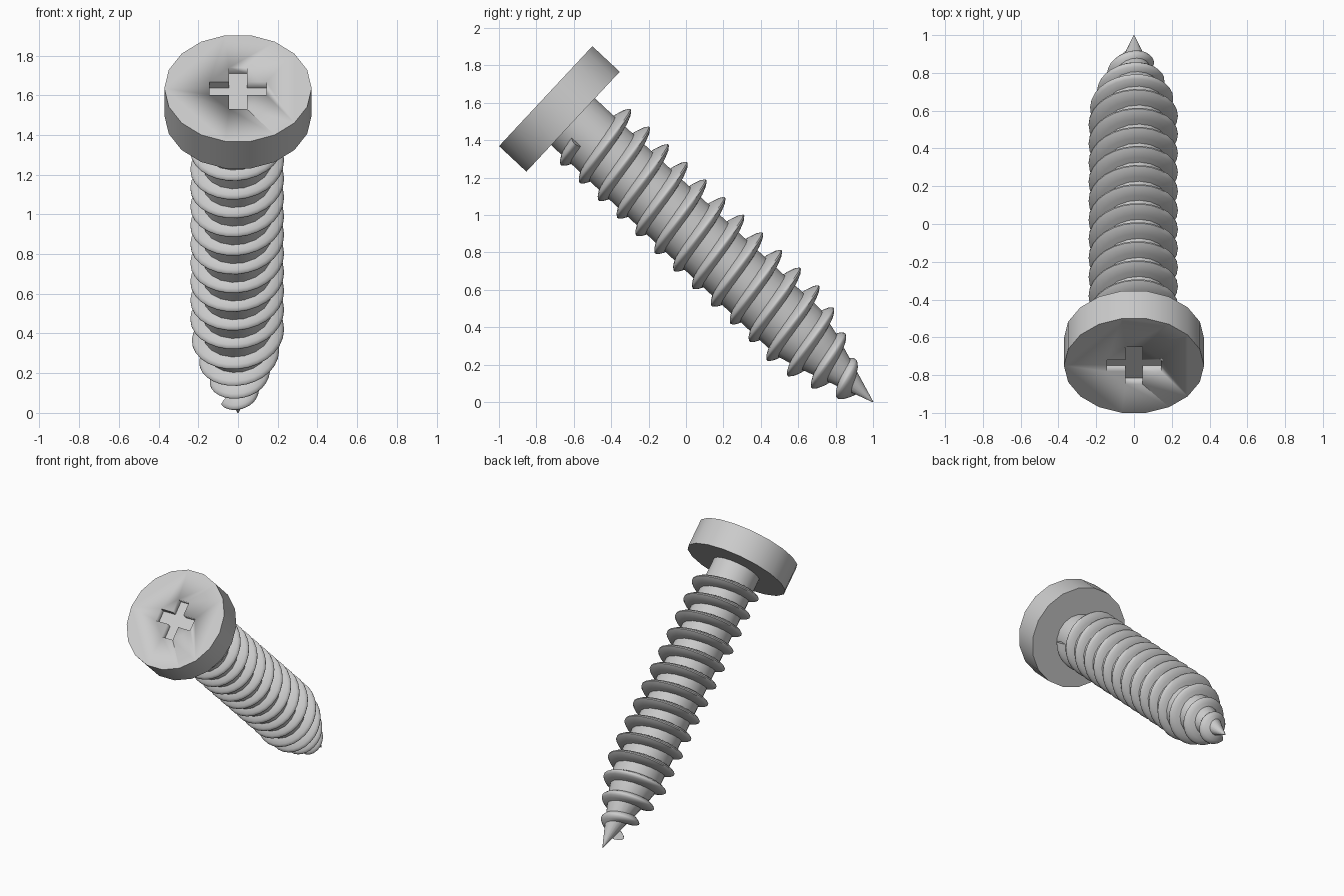
import bpy, bmesh, math
from mathutils import Vector

if "Cube" in bpy.data.objects:
    bpy.data.objects.remove(bpy.data.objects["Cube"])

TOP = Vector((0, -0.75, 1.635))              # centre of the head's top face
AXIS = Vector((0, 1.75, -1.635)).normalized()
X = Vector((1, 0, 0))
UP = Vector((0, -AXIS.z, AXIS.y))            # across the screw, upwards


def place(x, u, s):
    """Screw coordinates (side, up, distance along axis) to world."""
    return TOP + X * x + UP * u + AXIS * s


def finish(bm, name, angle=35):
    bmesh.ops.recalc_face_normals(bm, faces=bm.faces)
    me = bpy.data.meshes.new(name)
    bm.to_mesh(me)
    bm.free()
    ob = bpy.data.objects.new(name, me)
    bpy.context.collection.objects.link(ob)
    bpy.ops.object.select_all(action='DESELECT')
    ob.select_set(True)
    bpy.context.view_layer.objects.active = ob
    bpy.ops.object.shade_smooth_by_angle(angle=math.radians(angle))
    return ob


def loft(bm, rings, closed=True):
    """Skin a list of point rings and cap both ends."""
    rings = [[bm.verts.new(p) for p in r] for r in rings]
    for a, b in zip(rings, rings[1:]):
        for i in range(len(a)):
            j = (i + 1) % len(a)
            bm.faces.new((a[i], a[j], b[j], b[i]))
    bm.faces.new(rings[0])
    bm.faces.new(rings[-1])


def turned(name, profile, n=18):
    bm = bmesh.new()
    loft(bm, [[place(r * math.cos(k * math.tau / n), r * math.sin(k * math.tau / n), s)
               for k in range(n)] for r, s in profile])
    return finish(bm, name)


def lerp(table, s):
    if s <= table[0][0]:
        return table[0][1]
    for (s0, v0), (s1, v1) in zip(table, table[1:]):
        if s <= s1:
            return v0 + (v1 - v0) * (s - s0) / (s1 - s0)
    return table[-1][1]


# Head with a cross recess
head = turned("head", [(0.371, 0), (0.371, 0.2)])
a, b = 0.143, 0.045
cross = [(a, b), (b, b), (b, a), (-b, a), (-b, b), (-a, b),
         (-a, -b), (-b, -b), (-b, -a), (b, -a), (b, -b), (a, -b)]
bm = bmesh.new()
loft(bm, [[place(x, u, s) for x, u in cross] for s in (-0.1, 0.045)])
cutter = finish(bm, "recess_cutter")
cutter.hide_render = True
mod = head.modifiers.new("recess", 'BOOLEAN')
mod.operation = 'DIFFERENCE'
mod.solver = 'EXACT'
mod.object = cutter
bpy.context.view_layer.objects.active = head
bpy.ops.object.modifier_apply(modifier=mod.name)
bpy.data.objects.remove(cutter)

# Shank tapering to a point
shank = [(0.174, 0.19), (0.174, 1.85), (0.135, 2.0), (0.075, 2.18), (0.002, 2.395)]
turned("shank", shank)

# Helical thread, slightly off centre, shrinking over the tip
crest = [(1.83, 0.236), (1.973, 0.202), (2.115, 0.148), (2.245, 0.094), (2.28, 0.085)]
shift = [(1.75, 0.022), (2.0, -0.01), (2.15, -0.02), (2.3, -0.022)]
core = [(s, r) for r, s in shank]
section = [(0, -0.042), (0.55, -0.03), (0.85, -0.017), (1, -0.004),
           (1, 0.004), (0.85, 0.017), (0.55, 0.03), (0, 0.042)]
PITCH, STEPS = 0.138, 28
rings = []
for k in range(int(-0.68 * STEPS), int(13.7 * STEPS) + 1):
    turn = k / STEPS
    t = turn * math.tau
    s0 = 0.38 + PITCH * turn
    r0 = lerp(core, s0) * 0.8
    r1 = lerp(crest, s0)
    c = lerp(shift, s0)
    ring = []
    for f, ds in section:
        r = r0 + (r1 - r0) * f
        ring.append(place(r * math.sin(t) - 0.004 * f, r * math.cos(t) + c * f, s0 + ds))
    rings.append(ring)
bm = bmesh.new()
loft(bm, rings)
finish(bm, "thread", 50)
